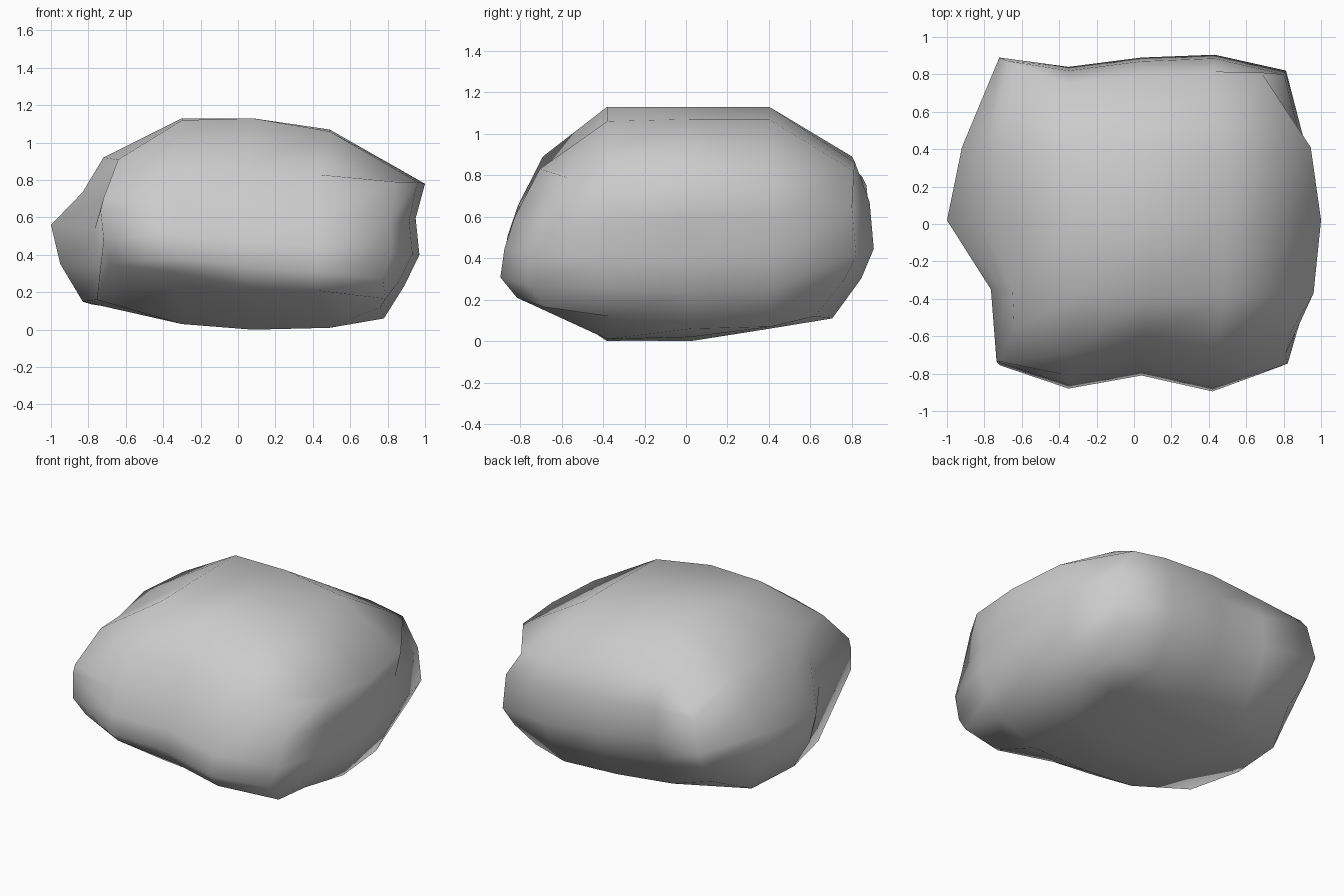
import bpy, bmesh

if "Cube" in bpy.data.objects:
    bpy.data.objects.remove(bpy.data.objects["Cube"])

# Widest outline seen from above, anticlockwise from the front-left corner
OUTLINE = [(-.735, -.755), (-.35, -.88), (.04, -.81), (.42, -.895),
           (.84, -.765), (.96, -.37), (1.0, .02), (.945, .41),
           (.83, .82), (.43, .905), (.04, .89), (-.35, .84),
           (-.72, .89), (-.92, .41), (-1.0, .02), (-.765, -.35)]

# Heights of the lower and upper rim along that outline
LOW = [.35, .31, .23, .21, .165, .12, .06, .07,
       .12, .11, .12, .14, .26, .135, .15, .16]
HIGH = [.91, .89, .86, .83, .79, .79, .78, .80,
        .82, .86, .89, .90, .79, .91, .92, .91]

# Each level: height, tilt in x, tilt in y, insets (front, back, left, right)
LEVELS = [(.12, -.03, -.05, .08, .20, .17, .22),
          (.30, -.05, .00, .00, .06, .05, .11),
          (.48, -.08, .00, .02, .00, .00, .03),
          (.665, -.07, .04, .07, .02, .17, .05),
          (.86, -.08, .02, .19, .09, .28, .00)]

# Points that stray from their level: (level, point) -> shift
STRAY = {(0, 4): (.08, 0, 0), (0, 15): (-.06, 0, 0),
         (1, 0): (0, 0, .06), (2, 0): (0, 0, .10),
         (3, 0): (-.04, -.05, .02),
         (4, 8): (-.15, .08, 0), (4, 12): (0, .05, 0)}

# Inner grid of the crown and the underside (rows run front to back)
XS, YS = (-.30, .08, .49), (-.38, .02, .40)
CROWN = [(1.12, 1.13, 1.06), (1.13, 1.13, 1.07), (1.13, 1.13, 1.07)]
BASE = [(.03, .00, .01), (.03, .00, .02), (.07, .06, .06)]

bm = bmesh.new()


def ring(k):
    z, tx, ty, front, back, left, right = LEVELS[k]
    verts = []
    for n, (x, y) in enumerate(OUTLINE):
        px, py, pz = STRAY.get((k, n), (0, 0, 0))
        px, py = px + x, py + y
        side = max(0, (abs(x) - .6) / .4)      # bulging flanks shrink most
        if n <= 4:
            py += front
        if 8 <= n <= 12:
            py -= back
        if 4 <= n <= 8:
            px -= right * side
        if n >= 12 or n == 0:
            px += left * side
        if k == 0:
            pz += LOW[n]
        elif k == 4:
            pz += HIGH[n]
        else:
            pz += z + tx * x + ty * y
        if k == 1:                             # follow the lower rim halfway
            pz += .5 * (LOW[n] - .12 + .03 * x + .05 * y)
        verts.append(bm.verts.new((px, py, pz)))
    return verts


def cap(edge, heights):
    # 5 x 5 patch whose border is one of the rings
    grid = {}
    for n, v in enumerate(edge):
        s, t = divmod(n, 4)
        grid[[(t, 0), (4, t), (4 - t, 4), (0, 4 - t)][s]] = v
    for j, y in enumerate(YS):
        for i, x in enumerate(XS):
            grid[i + 1, j + 1] = bm.verts.new((x, y, heights[j][i]))
    for i in range(4):
        for j in range(4):
            bm.faces.new([grid[i, j], grid[i + 1, j],
                          grid[i + 1, j + 1], grid[i, j + 1]])


# Sides
rings = [ring(k) for k in range(5)]
for low, high in zip(rings, rings[1:]):
    for n in range(16):
        m = (n + 1) % 16
        bm.faces.new([low[n], low[m], high[m], high[n]])

# Underside and crown
cap(rings[0], BASE)
cap(rings[-1], CROWN)
bmesh.ops.recalc_face_normals(bm, faces=bm.faces)
for f in bm.faces:
    f.smooth = True

# Boulder
mesh = bpy.data.meshes.new("boulder")
bm.to_mesh(mesh)
bm.free()
boulder = bpy.data.objects.new("boulder", mesh)
bpy.context.collection.objects.link(boulder)
